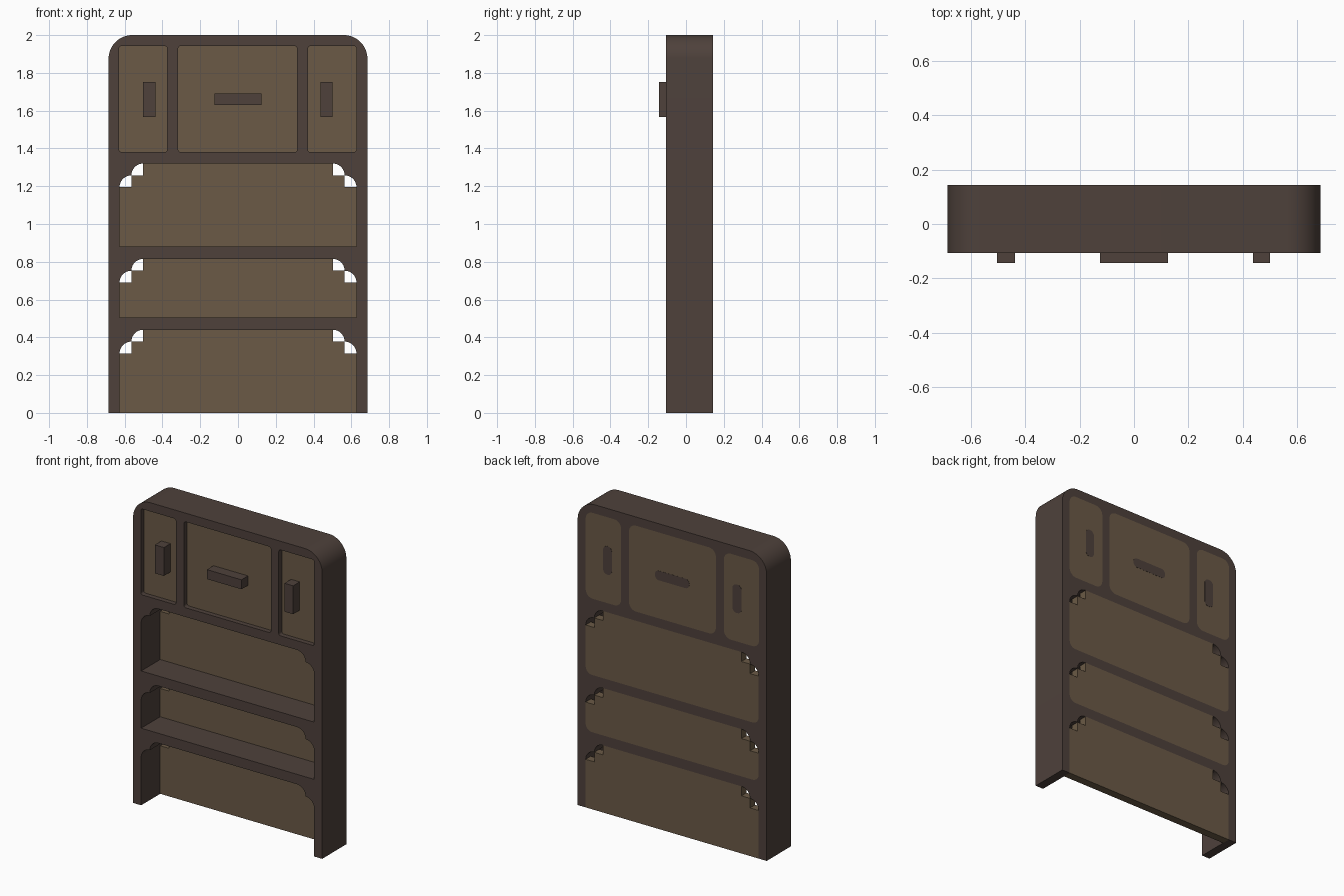
import bpy, bmesh, math

cube = bpy.data.objects.get("Cube")
if cube:
    bpy.data.objects.remove(cube, do_unlink=True)

# Main dimensions
HALF_W, INNER, HEIGHT = 0.685, 0.627, 2.0
FRONT, BACK = -0.107, 0.143
SKIN = BACK - 0.01        # where the rounded back layer begins
SHELF_BACK = 0.09         # front of the panels behind the shelves
DOOR_FRONT = -0.075
STEP = 0.0625             # size of one scallop in the shelf corners
SHELVES = [(0.88, 1.32), (0.505, 0.815)]
LEG_TOP = 0.44
DOOR_Z = (1.38, 1.943)
DOORS = [("right_door", -0.63, -0.375), ("drawer", -0.317, 0.313), ("left_door", 0.37, 0.627)]


def srgb(*rgb):
    return tuple(((v / 255 + 0.055) / 1.055) ** 2.4 for v in rgb) + (1.0,)


def material(name, colour):
    mat = bpy.data.materials.new(name)
    mat.use_nodes = True
    mat.diffuse_color = colour
    mat.node_tree.nodes["Principled BSDF"].inputs["Base Color"].default_value = colour
    return mat


DARK = material("dark wood", srgb(78, 65, 59))
TAN = material("tan panel", srgb(107, 90, 70))


def arc(cx, cz, r, start, n=10):
    """Quarter circle, counterclockwise from the start angle in degrees."""
    angles = [math.radians(start + 90 * i / n) for i in range(n + 1)]
    return [(cx + r * math.cos(a), cz + r * math.sin(a)) for a in angles]


def rounded(x0, x1, z0, z1, r):
    return (arc(x1 - r, z0 + r, r, 270) + arc(x1 - r, z1 - r, r, 0)
            + arc(x0 + r, z1 - r, r, 90) + arc(x0 + r, z0 + r, r, 180))


def shelf_shape(z0, z1, bottom_r=0, scalloped=True):
    """Opening or panel with two scallops or two steps in each upper corner."""
    right = arc(INNER - bottom_r, z0 + bottom_r, bottom_r, 270) if bottom_r else [(INNER, z0)]
    for i in range(2):
        cx, cz = INNER - STEP * (i + 1), z1 - STEP * (2 - i)
        if scalloped:
            right += arc(cx, cz, STEP, 0)
        else:
            right += [(cx + STEP, cz), (cx, cz)]
    if not scalloped:
        right.append((INNER - 2 * STEP, z1))
    return right + [(-x, z) for x, z in reversed(right)]


def slab(name, outlines, y0, y1, mat):
    """Extrude nested outlines in the x-z plane; inner ones become holes."""
    curve = bpy.data.curves.new(name, "CURVE")
    curve.dimensions, curve.fill_mode = "2D", "BOTH"
    curve.extrude = (y1 - y0) / 2
    for points in outlines:
        spline = curve.splines.new("POLY")
        clean = [p for i, p in enumerate(points) if math.dist(p, points[i - 1]) > 1e-5]
        spline.points.add(len(clean) - 1)
        for target, (x, z) in zip(spline.points, clean):
            target.co = (x, z, 0, 1)
        spline.use_cyclic_u = True
    obj = bpy.data.objects.new(name, curve)
    bpy.context.collection.objects.link(obj)
    obj.rotation_euler.x = math.pi / 2
    obj.location.y = (y0 + y1) / 2
    bpy.ops.object.select_all(action="DESELECT")
    obj.select_set(True)
    bpy.context.view_layer.objects.active = obj
    bpy.ops.object.convert(target="MESH")
    obj = bpy.context.object
    bm = bmesh.new()
    bm.from_mesh(obj.data)
    bmesh.ops.remove_doubles(bm, verts=bm.verts, dist=1e-5)
    bmesh.ops.recalc_face_normals(bm, faces=bm.faces)
    bm.to_mesh(obj.data)
    bm.free()
    obj.data.materials.clear()
    obj.data.materials.append(mat)
    bpy.ops.object.shade_smooth_by_angle(angle=math.radians(30))
    return obj


# Frame: deep body plus a thin back layer with rounder openings
outer = ([(HALF_W, 0)] + arc(HALF_W - 0.125, HEIGHT - 0.125, 0.125, 0, 16)
         + arc(-HALF_W + 0.125, HEIGHT - 0.125, 0.125, 90, 16) + [(-HALF_W, 0)]
         + shelf_shape(0, LEG_TOP)[::-1])
for name, y0, y1, shelf_r, door_r in (("frame", FRONT, SKIN, 0, 0.015),
                                      ("frame_back", SKIN, BACK, 0.045, 0.05)):
    holes = [shelf_shape(z0, z1, shelf_r) for z0, z1 in SHELVES]
    holes += [rounded(x0, x1, *DOOR_Z, door_r) for _, x0, x1 in DOORS]
    slab(name, [outer] + holes, y0, y1, DARK)

# Stepped panels behind the shelves
for name, (z0, z1) in zip(("upper_shelf_panel", "lower_shelf_panel"), SHELVES):
    slab(name, [shelf_shape(z0, z1, 0, False)], SHELF_BACK, SKIN, TAN)
    slab(name + "_back", [shelf_shape(z0, z1, 0.045, False)], SKIN, BACK, TAN)
slab("bottom_panel", [shelf_shape(0, LEG_TOP, 0, False)], SHELF_BACK, BACK, TAN)

# Doors and drawer, with a box handle in front and a rounded inlay behind
handles = [(-0.503, -0.437, 1.567, 1.753), (-0.125, 0.125, 1.63, 1.692),
           (0.437, 0.5, 1.567, 1.753)]
for (name, x0, x1), (hx0, hx1, hz0, hz1) in zip(DOORS, handles):
    slab(name, [rounded(x0, x1, *DOOR_Z, 0.015)], DOOR_FRONT, SKIN, TAN)
    slab(name + "_back", [rounded(x0, x1, *DOOR_Z, 0.05)], SKIN, BACK, TAN)
    box = [(hx0, hz0), (hx1, hz0), (hx1, hz1), (hx0, hz1)]
    slab(name + "_handle", [box], -0.143, DOOR_FRONT, DARK)
    slab(name + "_inlay", [rounded(hx0, hx1, hz0, hz1, 0.03)], BACK - 0.001, BACK + 0.001, DARK)
